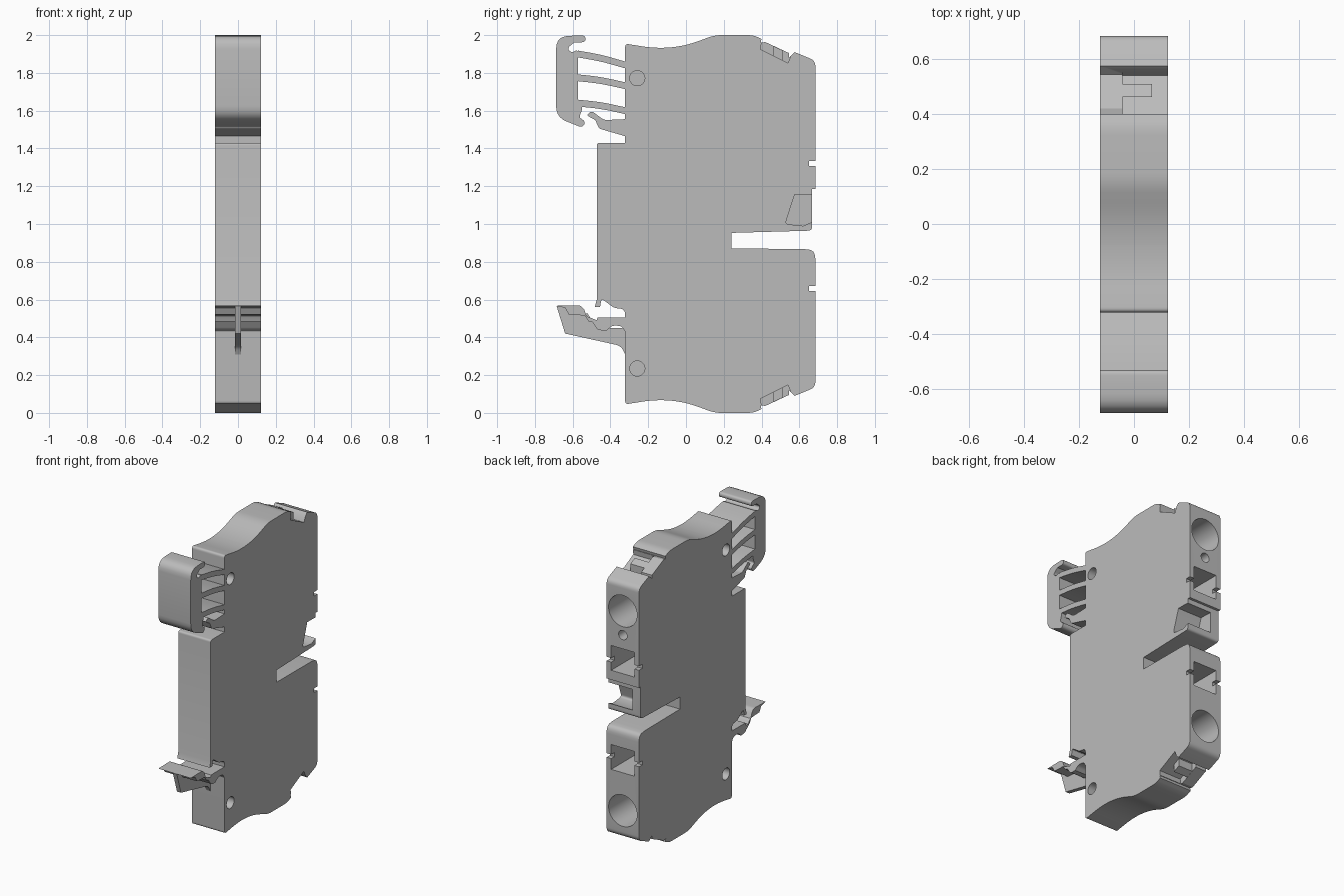
import bpy
import bmesh
from math import pi
from mathutils import Matrix, Vector

start_cube = bpy.data.objects.get("Cube")
if start_cube:
    bpy.data.objects.remove(start_cube, do_unlink=True)

# One plain grey plastic
plastic = bpy.data.materials.new("grey_plastic")
plastic.use_nodes = True
grey = (0.5, 0.5, 0.5, 1.0)
plastic.diffuse_color = grey
plastic.node_tree.nodes["Principled BSDF"].inputs["Base Color"].default_value = grey

LEFT, RIGHT = -0.123, 0.123
OUTSIDE = 0.2


def rounded(points, steps=5):
    """Turn (y, z) or (y, z, radius) corners into an outline with soft corners."""
    outline = []
    for i, point in enumerate(points):
        corner = Vector(point[:2])
        if len(point) == 2:
            outline.append(corner)
            continue
        before = Vector(points[i - 1][:2]) - corner
        after = Vector(points[(i + 1) % len(points)][:2]) - corner
        a = corner + before.normalized() * min(point[2], before.length * 0.49)
        b = corner + after.normalized() * min(point[2], after.length * 0.49)
        for k in range(steps + 1):
            t = k / steps
            outline.append(a * (1 - t) ** 2 + corner * 2 * t * (1 - t) + b * t * t)
    return outline


def finish(bm, name):
    bmesh.ops.recalc_face_normals(bm, faces=bm.faces)
    mesh = bpy.data.meshes.new(name)
    bm.to_mesh(mesh)
    bm.free()
    mesh.materials.append(plastic)
    obj = bpy.data.objects.new(name, mesh)
    bpy.context.collection.objects.link(obj)
    return obj


def prism(name, points, x0=LEFT, x1=RIGHT):
    """Extrude a side outline across the width."""
    bm = bmesh.new()
    face = bm.faces.new([bm.verts.new((x0, p.x, p.y)) for p in rounded(points)])
    grown = bmesh.ops.extrude_face_region(bm, geom=[face])["geom"]
    moved = [v for v in grown if isinstance(v, bmesh.types.BMVert)]
    bmesh.ops.translate(bm, vec=(x1 - x0, 0, 0), verts=moved)
    return finish(bm, name)


def box(name, x0, x1, y0, y1, z0, z1):
    return prism(name, [(y0, z0), (y1, z0), (y1, z1), (y0, z1)], x0, x1)


def drill(name, centre, radius, depth, axis):
    """Round cutter along the x or y axis."""
    turn = Matrix.Rotation(pi / 2, 4, "Y" if axis == "X" else "X")
    bm = bmesh.new()
    bmesh.ops.create_cone(bm, cap_ends=True, segments=40, radius1=radius, radius2=radius,
                          depth=depth, matrix=Matrix.Translation(centre) @ turn)
    return finish(bm, name)


def carve(target, cutter):
    cutter.hide_render = True
    mod = target.modifiers.new("carve", "BOOLEAN")
    mod.operation = "DIFFERENCE"
    mod.solver = "EXACT"
    mod.object = cutter
    bpy.context.view_layer.objects.active = target
    bpy.ops.object.modifier_apply(modifier=mod.name)
    bpy.data.objects.remove(cutter, do_unlink=True)


def flip(points):
    return [(p[0], 2 - p[1], *p[2:]) for p in points]


# Housing: wavy ends, sloped rear shoulders and a raised front spine
wave = [(-0.322, 1.955, 0.02), (-0.155, 1.928, 0.08), (0, 1.943, 0.08), (0.15, 2.0, 0.04),
        (0.355, 2.0, 0.03), (0.40, 1.98), (0.395, 1.96), (0.42, 1.963), (0.545, 1.905),
        (0.545, 1.88), (0.575, 1.91), (0.685, 1.865, 0.03)]
front_spine = [(-0.322, 0.55, 0.03), (-0.38, 0.555, 0.02), (-0.447, 0.605, 0.015),
               (-0.455, 0.56), (-0.483, 0.56), (-0.472, 0.6),
               (-0.472, 1.43, 0.015), (-0.322, 1.43)]
rear = [(0.685, 1.185), (0.667, 1.185), (0.667, 0.965, 0.02), (0.24, 0.953),
        (0.24, 0.87), (0.62, 0.868), (0.685, 0.86, 0.05)]
housing = prism("housing", wave + rear + flip(wave)[::-1] + front_spine)

# Rear openings: screw holes, wire funnels and their side nicks
for z_screw, z_wire in ((1.68, 1.335), (0.31, 0.655)):
    carve(housing, drill("screw_cutter", (0, 0.6, z_screw), 0.108, 0.5, "Y"))
    carve(housing, prism("wire_cutter", [(0.75, z_wire - 0.085), (0.75, z_wire + 0.085),
                                         (0.4, z_wire + 0.085), (0.4, z_wire - 0.085)],
                         -0.088, 0.088))
for z_nick in (1.32, 0.658):
    carve(housing, box("nick_cutter", -OUTSIDE, OUTSIDE, 0.65, 0.75, z_nick - 0.014, z_nick + 0.014))
carve(housing, drill("test_hole_cutter", (0, 0.6, 1.515), 0.032, 0.4, "Y"))

# Marker recess, open to the right and the rear
carve(housing, prism("marker_cutter", [(0.575, 1.155), (0.525, 1.0, 0.02), (0.62, 0.99), (0.667, 1.01),
                                       (0.75, 1.01), (0.75, 1.145), (0.63, 1.155)], -0.06, OUTSIDE))

# Blind peg holes on both flanks
for z_peg in (1.772, 0.235):
    for x in (LEFT, RIGHT):
        carve(housing, drill("peg_cutter", (x, -0.258, z_peg), 0.04, 0.12, "X"))

# Label pockets on the sloped shoulders, each with a rib
pocket = [(0.405, 2.0), (0.395, 1.925), (0.54, 1.853), (0.555, 1.89), (0.555, 1.95)]
rib = [(0.463, 1.885), (0.463, 1.942), (0.51, 1.92), (0.51, 1.862)]
for end, shape in (("upper", list), ("lower", flip)):
    carve(housing, prism("label_cutter", shape(pocket), -0.042, OUTSIDE))
    prism(end + "_label_rib", shape(rib), -0.042, 0.065)

# Upper latch: hooked plate held by three springy legs
prism("latch_plate", [(-0.572, 1.925, 0.02), (-0.605, 1.905, 0.02), (-0.63, 1.93, 0.02), (-0.59, 1.962),
                      (-0.532, 1.962, 0.02), (-0.532, 1.998, 0.02), (-0.688, 1.995, 0.07),
                      (-0.688, 1.565, 0.06), (-0.55, 1.51, 0.02), (-0.53, 1.54, 0.02),
                      (-0.565, 1.565, 0.01), (-0.545, 1.62, 0.02), (-0.572, 1.65)])
for i, (z_plate, z_body) in enumerate(((1.9, 1.842), (1.774, 1.732), (1.64, 1.6))):
    middle = (z_plate + z_body) / 2 + 0.008
    half = 0.018
    prism("latch_leg_%d" % (i + 1),
          [(-0.572, z_plate + half), (-0.45, middle + half, 0.1), (-0.322, z_body + half),
           (-0.322, z_body - half), (-0.45, middle - half, 0.1), (-0.572, z_plate - half)])

# Small claw below the latch
prism("latch_claw", [(-0.322, 1.555), (-0.435, 1.55, 0.02), (-0.5, 1.6, 0.02), (-0.525, 1.575, 0.01),
                     (-0.48, 1.55), (-0.46, 1.505, 0.01), (-0.322, 1.465)])

# Lower foot: folded full-width strip on a thin centre web
prism("foot_strip", [(-0.688, 0.567), (-0.56, 0.57, 0.02), (-0.54, 0.55), (-0.515, 0.485),
                     (-0.475, 0.485), (-0.468, 0.505), (-0.322, 0.505), (-0.322, 0.43),
                     (-0.34, 0.46, 0.02), (-0.39, 0.463, 0.02), (-0.42, 0.437), (-0.465, 0.437, 0.02),
                     (-0.52, 0.515, 0.02), (-0.62, 0.52), (-0.64, 0.556)])
prism("foot_web", [(-0.685, 0.565), (-0.64, 0.42), (-0.345, 0.355, 0.03), (-0.322, 0.31),
                   (-0.322, 0.45), (-0.4, 0.45), (-0.42, 0.445), (-0.47, 0.445),
                   (-0.52, 0.525), (-0.62, 0.53), (-0.64, 0.56)], -0.015, 0.015)

# Soft curves, crisp corners
bpy.ops.object.select_all(action="DESELECT")
for obj in bpy.context.collection.objects:
    if obj.type == "MESH":
        obj.select_set(True)
        bpy.context.view_layer.objects.active = obj
bpy.ops.object.shade_smooth_by_angle(angle=pi / 6)
